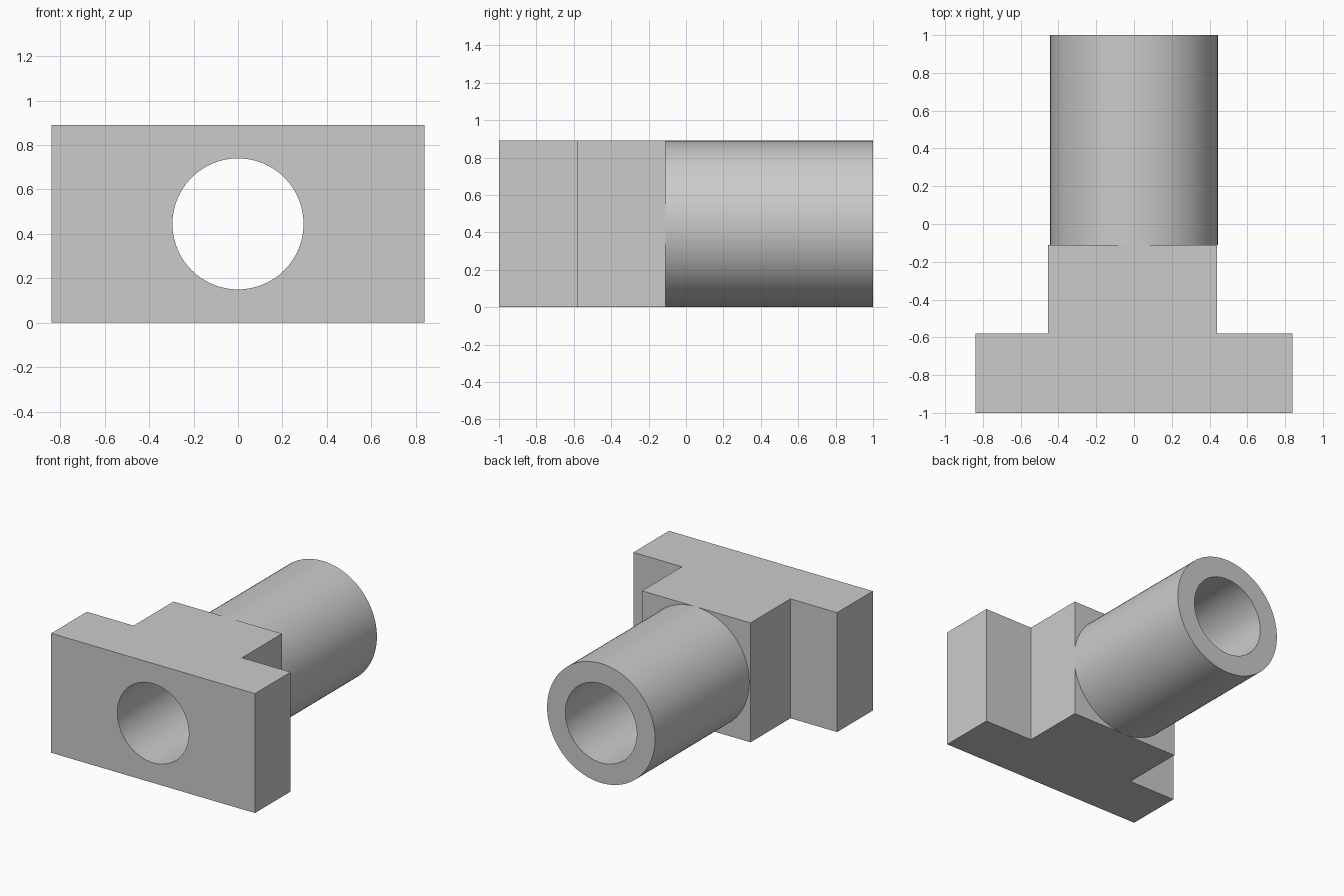
import bpy, bmesh, math
from mathutils import Matrix

cube = bpy.data.objects.get("Cube")
if cube:
    bpy.data.objects.remove(cube, do_unlink=True)

HEIGHT = 0.89
AXIS_Z = HEIGHT / 2
BORE, OUTER = 0.295, 0.445
FRONT, STEP, SHOULDER, BACK = -1.0, -0.58, -0.11, 1.0
SIDES = 96

grey = bpy.data.materials.new("plain grey")
grey.use_nodes = True
colour = (0.6, 0.6, 0.6, 1)
grey.diffuse_color = colour
grey.node_tree.nodes["Principled BSDF"].inputs["Base Color"].default_value = colour


def make_object(name, bm):
    bmesh.ops.recalc_face_normals(bm, faces=bm.faces[:])
    mesh = bpy.data.meshes.new(name)
    bm.to_mesh(mesh)
    bm.free()
    mesh.materials.append(grey)
    obj = bpy.data.objects.new(name, mesh)
    bpy.context.collection.objects.link(obj)
    return obj


def activate(obj):
    bpy.ops.object.select_all(action='DESELECT')
    obj.select_set(True)
    bpy.context.view_layer.objects.active = obj


def smooth(obj):
    activate(obj)
    bpy.ops.object.shade_smooth_by_angle(angle=math.radians(30))


# T-shaped block: an outline extruded upwards
bm = bmesh.new()
outline = [(-0.84, FRONT), (0.84, FRONT), (0.84, STEP), (0.44, STEP),
           (0.44, SHOULDER), (-0.455, SHOULDER), (-0.455, STEP), (-0.84, STEP)]
base = bm.faces.new([bm.verts.new((x, y, 0)) for x, y in outline])
top = bmesh.ops.extrude_face_region(bm, geom=[base])
bmesh.ops.translate(bm, vec=(0, 0, HEIGHT),
                    verts=[v for v in top["geom"] if isinstance(v, bmesh.types.BMVert)])
block = make_object("t_block", bm)

# Bore through the block
bm = bmesh.new()
bmesh.ops.create_cone(bm, cap_ends=True, segments=SIDES, radius1=BORE, radius2=BORE, depth=3,
                      matrix=Matrix.Translation((0, 0, AXIS_Z)) @ Matrix.Rotation(math.pi / 2, 4, 'X'))
cutter = make_object("bore_cutter", bm)
cutter.hide_render = True
cut = block.modifiers.new("bore", 'BOOLEAN')
cut.operation = 'DIFFERENCE'
cut.solver = 'EXACT'
cut.object = cutter
activate(block)
bpy.ops.object.modifier_apply(modifier=cut.name)
bpy.data.objects.remove(cutter, do_unlink=True)
smooth(block)

# Hollow tube: a wall section spun around the bore axis
bm = bmesh.new()
section = [(BORE, SHOULDER), (OUTER, SHOULDER), (OUTER, BACK), (BORE, BACK)]
verts = [bm.verts.new((r, y, AXIS_Z)) for r, y in section]
edges = [bm.edges.new((verts[i], verts[(i + 1) % 4])) for i in range(4)]
bmesh.ops.spin(bm, geom=verts + edges, cent=(0, 0, AXIS_Z), axis=(0, 1, 0),
               angle=math.tau, steps=SIDES, use_merge=True)
bmesh.ops.remove_doubles(bm, verts=bm.verts[:], dist=0.0001)
smooth(make_object("tube", bm))
